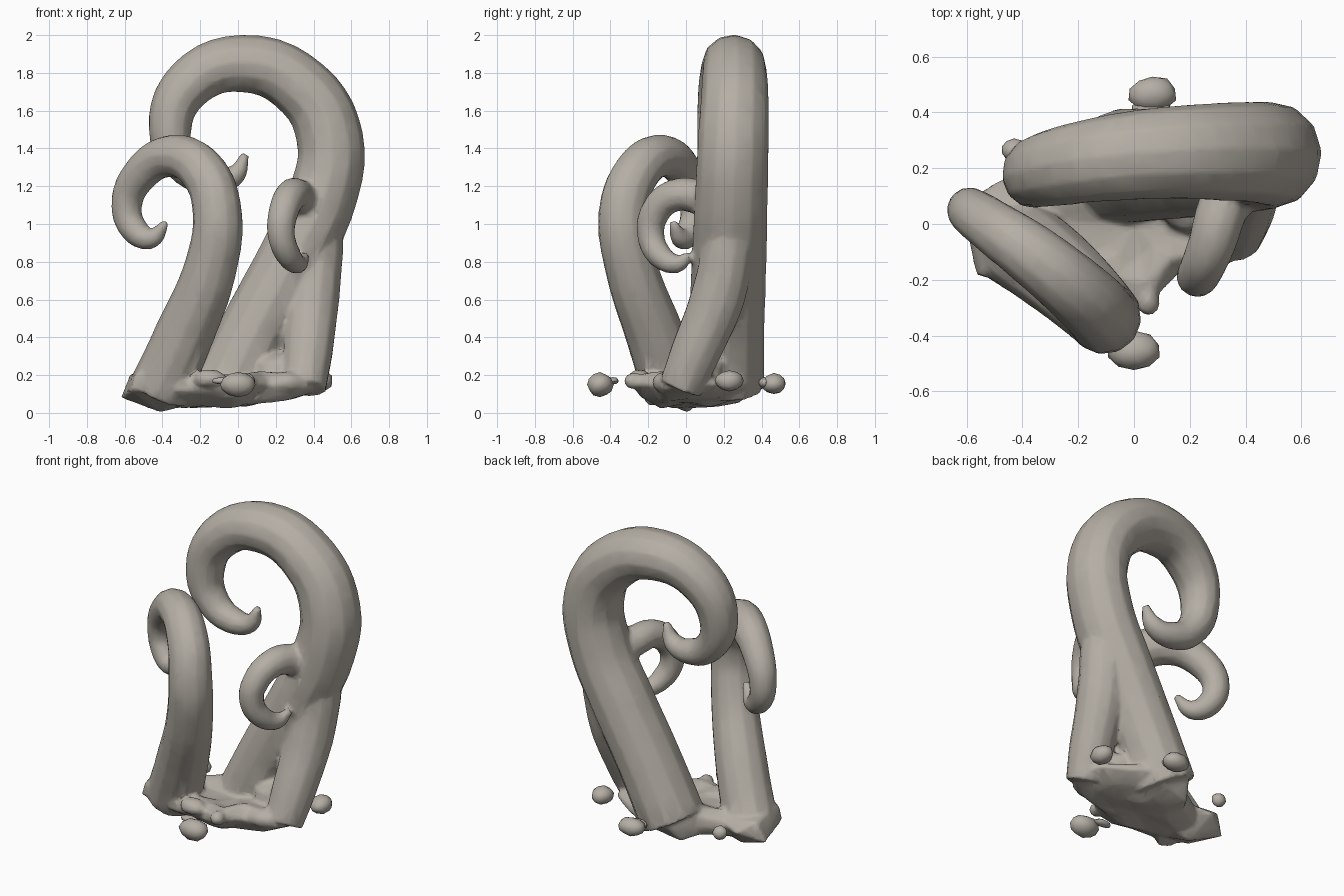
import bpy, bmesh, math, random
from mathutils import Vector, noise

if "Cube" in bpy.data.objects:
    bpy.data.objects.remove(bpy.data.objects["Cube"])

random.seed(4)
stone = bpy.data.materials.new("warm_grey")
stone.diffuse_color = (0.46, 0.425, 0.375, 1)
stone.use_nodes = True
stone.node_tree.nodes["Principled BSDF"].inputs["Base Color"].default_value = stone.diffuse_color
body_parts = []


def activate(*obs):
    bpy.ops.object.select_all(action='DESELECT')
    for ob in obs:
        ob.select_set(True)
    bpy.context.view_layer.objects.active = obs[0]


def finish(ob, angle=50):
    activate(ob)
    bpy.ops.object.shade_smooth_by_angle(angle=math.radians(angle))


def from_bmesh(name, bm):
    bmesh.ops.recalc_face_normals(bm, faces=bm.faces)
    me = bpy.data.meshes.new(name)
    bm.to_mesh(me)
    bm.free()
    me.materials.append(stone)
    ob = bpy.data.objects.new(name, me)
    bpy.context.collection.objects.link(ob)
    return ob


def tentacle(name, points, depth=1.0):
    """Tapered tube through (x, y, z, radius) points; depth widens it in y."""
    cu = bpy.data.curves.new(name, 'CURVE')
    cu.dimensions = '3D'
    cu.bevel_depth = 1
    cu.bevel_resolution = 4
    cu.resolution_u = 5
    cu.use_fill_caps = True
    sp = cu.splines.new('BEZIER')
    sp.bezier_points.add(len(points) - 1)
    for bp, (x, y, z, r) in zip(sp.bezier_points, points):
        bp.co = (x, y, z)
        bp.radius = r
        bp.handle_left_type = bp.handle_right_type = 'AUTO'
    cu.materials.append(stone)
    ob = bpy.data.objects.new(name, cu)
    bpy.context.collection.objects.link(ob)
    activate(ob)
    bpy.ops.object.convert(target='MESH')
    ob = bpy.context.object
    for v in ob.data.vertices:
        v.co.y = 0.24 + (v.co.y - 0.24) * depth
    # weld the end caps so the tube is watertight
    bm = bmesh.new()
    bm.from_mesh(ob.data)
    bmesh.ops.remove_doubles(bm, verts=bm.verts, dist=0.0005)
    bmesh.ops.recalc_face_normals(bm, faces=bm.faces)
    bm.to_mesh(ob.data)
    bm.free()
    body_parts.append(ob)


# Large arching tentacle at the back
tentacle("large_tentacle", [
    (-0.05, 0.21, 0.14, 0.195), (0.11, 0.217, 0.47, 0.19), (0.305, 0.23, 0.84, 0.188),
    (0.45, 0.24, 1.15, 0.183), (0.487, 0.25, 1.45, 0.178), (0.34, 0.258, 1.72, 0.168),
    (0.02, 0.248, 1.85, 0.153), (-0.26, 0.21, 1.74, 0.135), (-0.36, 0.18, 1.5, 0.114),
    (-0.29, 0.17, 1.31, 0.095), (-0.15, 0.165, 1.235, 0.08), (-0.02, 0.16, 1.255, 0.058),
    (0.04, 0.155, 1.37, 0.022)], 1.06)

# Medium tentacle curling to the left
tentacle("medium_tentacle", [
    (-0.42, -0.065, 0.11, 0.165), (-0.29, -0.16, 0.40, 0.158), (-0.14, -0.295, 0.79, 0.14),
    (-0.11, -0.332, 1.06, 0.132), (-0.18, -0.262, 1.27, 0.125), (-0.345, -0.125, 1.36, 0.114),
    (-0.52, 0.0, 1.26, 0.096), (-0.59, 0.05, 1.09, 0.082), (-0.54, 0.02, 0.96, 0.073),
    (-0.46, -0.025, 0.925, 0.057), (-0.38, -0.07, 1.01, 0.02)])

# Small trunk leaning into the large tentacle
tentacle("small_trunk", [
    (0.35, -0.03, 0.13, 0.118), (0.37, 0.05, 0.32, 0.134), (0.395, 0.17, 0.62, 0.147),
    (0.42, 0.22, 0.87, 0.142), (0.45, 0.24, 1.12, 0.11)])

# Small hook curling forward
tentacle("small_hook", [
    (0.40, 0.18, 1.08, 0.11), (0.32, 0.06, 1.145, 0.093), (0.28, -0.07, 1.148, 0.086),
    (0.24, -0.165, 1.06, 0.08), (0.228, -0.187, 0.95, 0.074), (0.265, -0.145, 0.84, 0.068),
    (0.32, -0.05, 0.79, 0.052), (0.36, 0.02, 0.835, 0.022)])

# Lumpy rock base: stacked rings with a sunken underside
outline = [(-0.56, 0.02), (-0.52, -0.16), (-0.33, -0.25), (-0.12, -0.26), (0.05, -0.30),
           (0.17, -0.18), (0.38, -0.13), (0.45, 0.02), (0.40, 0.16), (0.22, 0.28),
           (0.06, 0.38), (-0.13, 0.36), (-0.22, 0.22), (-0.40, 0.12)]
bm = bmesh.new()
rings = []
for scale, z in ((0.45, 0.04), (0.8, 0.07), (0.98, 0.13), (0.95, 0.18), (0.72, 0.215), (0.4, 0.19)):
    rings.append([bm.verts.new((x * scale - 0.06 * (z < 0.1), y * scale,
                                z + random.uniform(-0.02, 0.02))) for x, y in outline])
n = len(outline)
for a, b in zip(rings, rings[1:]):
    for i in range(n):
        j = (i + 1) % n
        bm.faces.new((a[i], a[j], b[j], b[i]))
for ring, z in ((rings[0], 0.05), (rings[-1], 0.18)):
    c = bm.verts.new((0, 0, z))
    for i in range(n):
        bm.faces.new((c, ring[i], ring[(i + 1) % n]))
body_parts.append(from_bmesh("rock_base", bm))

# Angular broken foot under the medium tentacle
bm = bmesh.new()
for p in [(-0.62, 0.07, 0.08), (-0.57, 0.09, 0.21), (-0.57, -0.18, 0.12), (-0.54, -0.19, 0.21),
          (-0.41, 0.01, 0.0), (-0.47, 0.165, 0.14), (-0.26, -0.25, 0.11), (-0.18, 0.0, 0.06),
          (-0.26, 0.1, 0.18), (-0.3, -0.24, 0.2)]:
    bm.verts.new(p)
hull = bmesh.ops.convex_hull(bm, input=bm.verts)
bmesh.ops.delete(bm, geom=[v for v in bm.verts if not v.link_faces], context='VERTS')
body_parts.append(from_bmesh("broken_foot", bm))


def rock(name, loc, size):
    bpy.ops.mesh.primitive_ico_sphere_add(subdivisions=2, radius=1)
    ob = bpy.context.object
    ob.name = name
    for v in ob.data.vertices:
        k = 1 + 0.12 * noise.noise(v.co * 1.3 + Vector(loc) * 9)
        v.co = Vector(v.co[i] * k * size[i] + loc[i] for i in range(3))
    ob.data.materials.append(stone)
    finish(ob, 40)
    return ob


# Lumps fused into the base
for i, (loc, size) in enumerate([
        ((-0.15, -0.25, 0.18), (0.09, 0.06, 0.05)),
        ((0.25, -0.11, 0.16), (0.11, 0.07, 0.06)),
        ((0.05, -0.28, 0.17), (0.045, 0.05, 0.045)),
        ((0.20, 0.08, 0.22), (0.12, 0.12, 0.10))]):
    body_parts.append(rock("lump_%d" % (i + 1), loc, size))

# Fuse the growth into one continuous skin, lightly softened and simplified
activate(*body_parts)
bpy.ops.object.join()
body = bpy.context.object
body.name = "tentacle_cluster"
rm = body.modifiers.new("fuse", 'REMESH')
rm.mode = 'VOXEL'
rm.voxel_size = 0.014
sm = body.modifiers.new("soften", 'SMOOTH')
sm.factor = 0.5
sm.iterations = 3
de = body.modifiers.new("simplify", 'DECIMATE')
de.ratio = 0.12
for m in [m.name for m in body.modifiers]:
    bpy.ops.object.modifier_apply(modifier=m)
finish(body, 50)

# Loose pebbles around the base
for i, (loc, size) in enumerate([
        ((0.0, -0.455, 0.15), (0.095, 0.07, 0.065)),
        ((-0.08, -0.385, 0.17), (0.06, 0.03, 0.02)),
        ((0.065, 0.465, 0.155), (0.085, 0.065, 0.055)),
        ((0.06, 0.415, 0.16), (0.07, 0.03, 0.03)),
        ((0.44, 0.23, 0.17), (0.065, 0.075, 0.055)),
        ((-0.43, 0.265, 0.17), (0.045, 0.04, 0.045))]):
    rock("pebble_%d" % (i + 1), loc, size)
